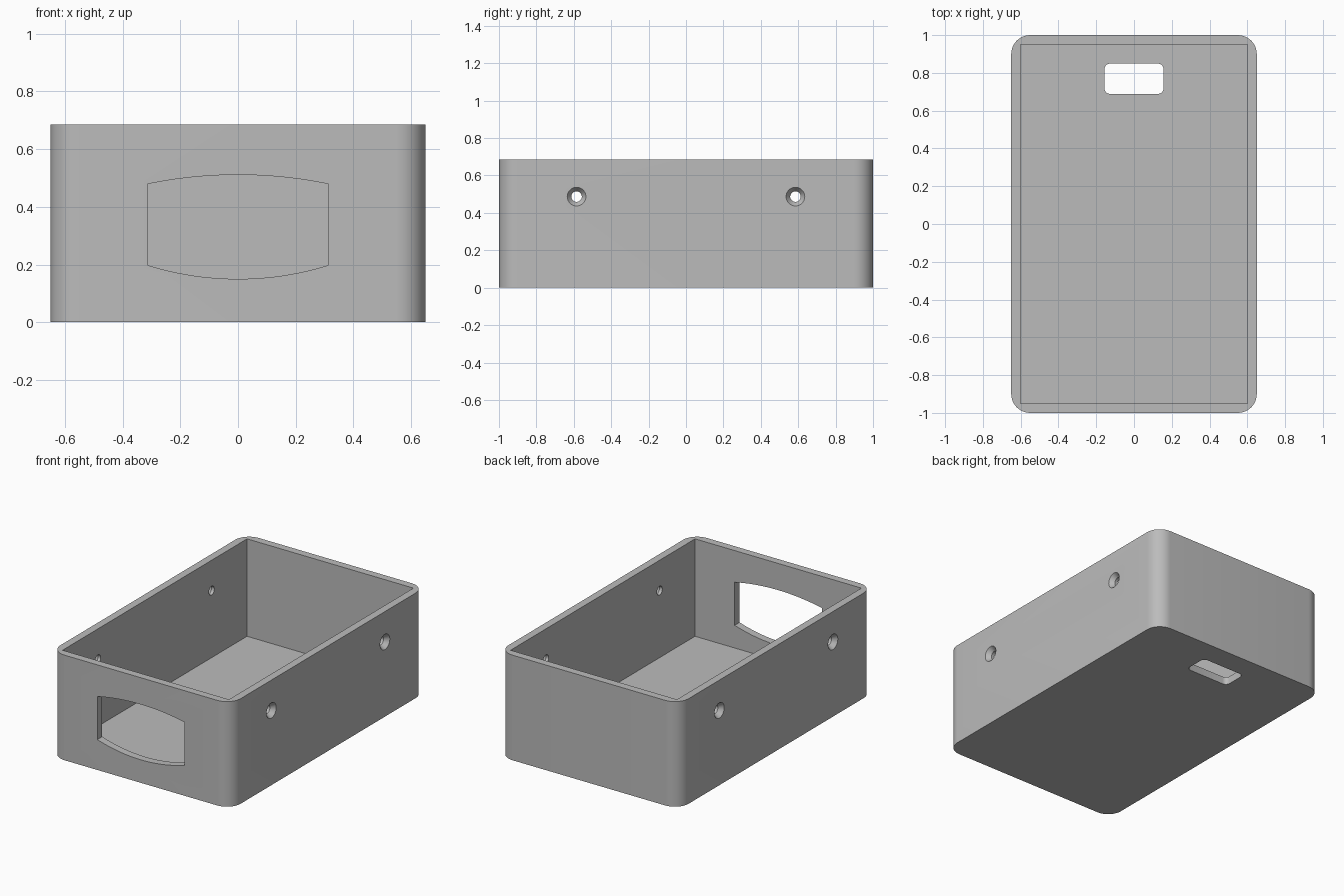
import bpy, bmesh, math
from mathutils import Matrix, Vector

cube = bpy.data.objects.get("Cube")
if cube:
    bpy.data.objects.remove(cube, do_unlink=True)

HALF_X, HALF_Y, HEIGHT = 0.65, 1.0, 0.685
WALL, CORNER = 0.05, 0.1

grey = bpy.data.materials.new("light_grey")
grey.use_nodes = True
colour = (0.5, 0.5, 0.5, 1)
grey.diffuse_color = colour
grey.node_tree.nodes["Principled BSDF"].inputs["Base Color"].default_value = colour


def finish(name, bm):
    bmesh.ops.recalc_face_normals(bm, faces=bm.faces)
    mesh = bpy.data.meshes.new(name)
    bm.to_mesh(mesh)
    bm.free()
    mesh.materials.append(grey)
    obj = bpy.data.objects.new(name, mesh)
    bpy.context.collection.objects.link(obj)
    return obj


def prism(name, outline, offset):
    """Extrude a closed outline of 3D points along an offset."""
    bm = bmesh.new()
    face = bm.faces.new([bm.verts.new(p) for p in outline])
    ext = bmesh.ops.extrude_face_region(bm, geom=[face])
    verts = [g for g in ext["geom"] if isinstance(g, bmesh.types.BMVert)]
    bmesh.ops.translate(bm, verts=verts, vec=Vector(offset))
    return finish(name, bm)


def rounded_rect(hx, hy, radius, z, cy=0, steps=10):
    points = []
    for i, (sx, sy) in enumerate([(1, 1), (-1, 1), (-1, -1), (1, -1)]):
        for k in range(steps + 1):
            a = math.pi / 2 * (i + k / steps)
            points.append((sx * (hx - radius) + radius * math.cos(a),
                           cy + sy * (hy - radius) + radius * math.sin(a), z))
    return points


def arched_edge(half, side, middle, y, steps=24):
    """Shallow arc in the front plane, from -half to +half."""
    rise = middle - side
    radius = (half ** 2 + rise ** 2) / (2 * abs(rise))
    sign = math.copysign(1, rise)
    xs = [half * (2 * k / steps - 1) for k in range(steps + 1)]
    return [(x, y, middle + sign * (math.sqrt(radius ** 2 - x * x) - radius)) for x in xs]


def screw_cutter(side, y):
    """Countersunk hole: revolve a half profile about the x axis."""
    profile = [(0.55, 0), (0.55, 0.028), (0.62, 0.028), (0.65, 0.05), (0.7, 0.05), (0.7, 0)]
    bm = bmesh.new()
    verts = [bm.verts.new((side * x, 0, r)) for x, r in profile]
    edges = [bm.edges.new(pair) for pair in zip(verts, verts[1:])]
    bmesh.ops.spin(bm, geom=verts + edges, axis=(1, 0, 0), cent=(0, 0, 0),
                   angle=math.tau, steps=32, use_duplicate=False)
    bmesh.ops.remove_doubles(bm, verts=bm.verts, dist=0.0001)
    bm.transform(Matrix.Translation((0, y, 0.487)))
    return finish("screw_cutter", bm)


# Open box with rounded outer corners
box = prism("open_box", rounded_rect(HALF_X, HALF_Y, CORNER, 0), (0, 0, HEIGHT))

# Square-cornered inner pocket
ix, iy = HALF_X - WALL, HALF_Y - WALL
pocket = prism("pocket_cutter", [(-ix, -iy, WALL), (ix, -iy, WALL), (ix, iy, WALL), (-ix, iy, WALL)],
               (0, 0, 1))

# Front window with bowed top and bottom
window = prism("window_cutter",
               arched_edge(0.314, 0.198, 0.15, -1.1) + arched_edge(0.314, 0.479, 0.511, -1.1)[::-1],
               (0, 0.3, 0))

# Rounded slot through the floor
slot = prism("slot_cutter", rounded_rect(0.157, 0.08, 0.03, -0.1, 0.769, 6), (0, 0, 0.3))

# Countersunk screw holes in both side walls
screws = [screw_cutter(s, y) for s in (-1, 1) for y in (-0.585, 0.585)]

bpy.ops.object.select_all(action="DESELECT")
bpy.context.view_layer.objects.active = box
box.select_set(True)
for cutter in [pocket, window, slot] + screws:
    cutter.hide_render = True
    mod = box.modifiers.new("cut", "BOOLEAN")
    mod.operation = "DIFFERENCE"
    mod.solver = "EXACT"
    mod.object = cutter
    bpy.ops.object.modifier_apply(modifier=mod.name)
    bpy.data.objects.remove(cutter, do_unlink=True)

bpy.ops.object.shade_smooth_by_angle(angle=math.radians(30))
